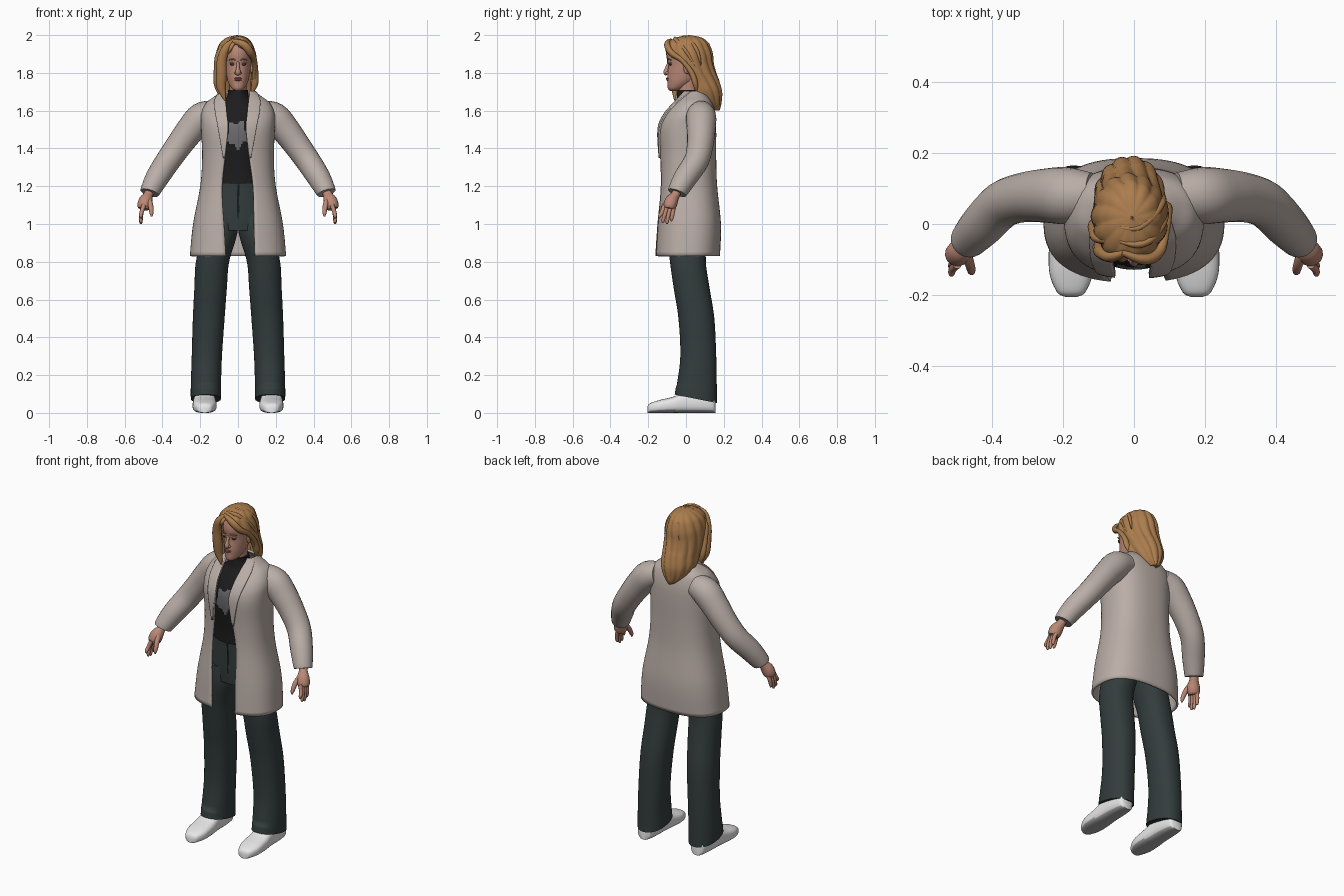
import bpy, bmesh, math
from mathutils import Vector

cube = bpy.data.objects.get("Cube")
if cube:
    bpy.data.objects.remove(cube)


def material(name, *rgb):
    m = bpy.data.materials.new(name)
    m.use_nodes = True
    m.diffuse_color = (*rgb, 1)
    for node in m.node_tree.nodes:
        if node.type == 'BSDF_PRINCIPLED':
            node.inputs["Base Color"].default_value = (*rgb, 1)
    return m


COAT = material("warm grey cloth", .49, .42, .385)
TROUSER = material("dark slate cloth", .033, .045, .046)
SHIRT = material("black knit", .012, .012, .013)
PRINT = material("mid grey print", .15, .15, .16)
HAIR = material("golden brown hair", .41, .205, .075)
SKIN = material("skin", .50, .25, .18)
SHOE = material("white leather", .82, .82, .82)
SOLE = material("pale grey rubber", .4, .4, .4)
LIPS = material("rose lips", .34, .12, .11)
EYE = material("dark brown eyes", .06, .04, .035)


def smooth(stations, k=5):
    """Catmull-Rom interpolation between stations of any length."""
    out, last = [], len(stations) - 1
    for i in range(last):
        quad = [stations[max(0, min(last, i + d))] for d in (-1, 0, 1, 2)]
        for s in range(k):
            t = s / k
            out.append([b + .5 * t * (c - a + t * (2*a - 5*b + 4*c - d + t * (3*(b - c) + d - a)))
                        for a, b, c, d in zip(*quad)])
    return out + [list(stations[-1])]


def loft(name, rows, mats, closed=True, mirror=False, thick=0):
    bm = bmesh.new()
    grid = [[bm.verts.new(p) for p in row] for row in rows]
    n = len(rows[0])
    for low, high in zip(grid, grid[1:]):
        for i in range(n if closed else n - 1):
            j = (i + 1) % n
            bm.faces.new((low[i], low[j], high[j], high[i]))
    if closed:
        bm.faces.new(grid[0])
        bm.faces.new(grid[-1])
        bmesh.ops.recalc_face_normals(bm, faces=bm.faces[:])
    else:
        bmesh.ops.remove_doubles(bm, verts=bm.verts[:], dist=.0002)
    return finish(name, bm, mats, mirror, thick)


def finish(name, bm, mats, mirror=False, thick=0):
    me = bpy.data.meshes.new(name)
    bm.to_mesh(me)
    bm.free()
    for m in mats:
        me.materials.append(m)
    for f in me.polygons:
        f.use_smooth = True
    me.set_sharp_from_angle(angle=math.radians(50))
    ob = bpy.data.objects.new(name, me)
    bpy.context.collection.objects.link(ob)
    if thick:
        mod = ob.modifiers.new("thickness", 'SOLIDIFY')
        mod.thickness, mod.offset = thick, -1
    if mirror:
        ob.modifiers.new("mirror", 'MIRROR')
    return ob


def power_of(v, p):
    return math.copysign(abs(v) ** p, v)


def shell(name, stations, mats, closed=True, p=1, groove=0, n=40, k=5, **kw):
    """Stack of level rings: z, centre x, half width, front y, back y, gap angles."""
    rows = []
    for z, cx, hx, yf, yb, a, b in smooth(stations, k):
        a, b = max(0, a), max(0, b)
        row = []
        for i in range(n if closed else n + 1):
            t = math.radians(a + (360 - a - b) * i / n)
            g = 1 + groove * (abs(math.cos(6.5 * t + 9 * z)) - 1)
            row.append((cx + hx * g * power_of(math.sin(t), p),
                        (yf + yb) / 2 - (yb - yf) / 2 * g * power_of(math.cos(t), p), z))
        rows.append(row)
    return loft(name, rows, mats, closed, **kw)


def ringed(rows):
    return [(*r, 0, 0) for r in rows]


def tube(name, pts, mat, flat=1, n=14, **kw):
    """Round or flattened tube through points x, y, z, radius."""
    path = smooth(pts, 4)
    rows = []
    for i, (x, y, z, r) in enumerate(path):
        tan = Vector(path[min(i + 1, len(path) - 1)][:3]) - Vector(path[max(i - 1, 0)][:3])
        u = tan.cross(Vector((0, 1, 0))).normalized()
        w = tan.cross(u).normalized()
        rows.append([Vector((x, y, z)) + u * r * math.cos(q) + w * r * flat * math.sin(q)
                     for q in (math.tau * j / n for j in range(n))])
    return loft(name, rows, [mat], **kw)


def blob(name, centre, size, mat, mirror=False):
    bm = bmesh.new()
    bmesh.ops.create_uvsphere(bm, u_segments=16, v_segments=10, radius=1)
    for v in bm.verts:
        v.co = Vector(centre) + v.co * Vector(size)
    return finish(name, bm, [mat], mirror)


# Coat body, open at the front
P = .8
coat_rows = []
for z, hx, yf, yb, left, right in (
        (.83, .255, -.165, .18, .065, .09), (1, .238, -.155, .185, .075, .085),
        (1.2, .2, -.14, .165, .085, .08), (1.35, .19, -.14, .16, .07, .06),
        (1.5, .195, -.145, .16, .055, .045), (1.58, .195, -.115, .155, .06, .05),
        (1.64, .17, -.065, .14, .065, .055), (1.675, .125, -.035, .12, .068, .058),
        (1.705, .085, -.015, .095, .068, .06)):
    gap = [math.degrees(math.asin((x / hx) ** (1 / P))) for x in (right, left)]
    coat_rows.append((z, 0, hx, yf, yb, *gap))
shell("coat_body", coat_rows, [COAT], closed=False, p=P, n=64, thick=.012)

# Lapels lying on the coat edges
for side in ("left", "right"):
    rows = []
    for (z, cx, hx, yf, yb, a, b), wide in zip(coat_rows[3:], (1, 13, 17, 22, 30, 40)):
        gap = (a - 1, 359 - a - wide) if side == "left" else (359 - b - wide, b - 1)
        rows.append((z, cx, hx + .008, yf - .008, yb + .008, *gap))
    shell(side + "_lapel", rows, [COAT], closed=False, p=P, n=10, thick=.012)

# Coat sleeves
tube("coat_sleeves", [(.12, .08, 1.59, .065), (.19, .08, 1.565, .08), (.25, .08, 1.5, .076),
                      (.31, .075, 1.42, .07), (.37, .055, 1.335, .066), (.425, 0, 1.25, .062),
                      (.46, -.038, 1.185, .054), (.468, -.047, 1.165, .05)],
     COAT, n=24, mirror=True)

# High-necked shirt with an irregular patch on the chest
shirt = shell("shirt", ringed([(1.215, 0, .15, -.108, .12), (1.3, 0, .147, -.11, .12),
                               (1.45, 0, .155, -.128, .13), (1.53, 0, .155, -.122, .13),
                               (1.6, 0, .13, -.085, .11), (1.645, 0, .08, -.056, .09),
                               (1.68, 0, .056, -.048, .075), (1.71, 0, .052, -.045, .07)]),
              [SHIRT, PRINT], n=120, k=10)
for f in shirt.data.polygons:
    dx, dz = f.center.x + .004, (f.center.z - 1.475) * .8
    q = math.atan2(dz, dx)
    if f.center.y < 0 and math.hypot(dx, dz) < .053 + .009 * math.cos(5 * q + 1):
        f.material_index = 1

# Trousers
shell("trouser_hips", ringed([(.965, 0, .165, -.095, .115), (1.05, 0, .178, -.1, .13),
                              (1.15, 0, .165, -.1, .125), (1.235, 0, .15, -.1, .118)]), [TROUSER])
legs = shell("trouser_legs", ringed([(.075, .17, .08, -.06, .165), (.14, .17, .08, -.05, .163),
                                     (.3, .165, .08, -.03, .16), (.5, .155, .084, -.04, .15),
                                     (.66, .145, .086, -.065, .125), (.8, .135, .088, -.085, .105),
                                     (.95, .096, .092, -.1, .11), (1.05, .09, .085, -.095, .11)]),
             [TROUSER], p=.9, mirror=True)
for v in legs.data.vertices:
    if v.co.z < .12:
        v.co.z -= (v.co.y - .05) * .2
tube("trouser_fly", [(0, -.101, 1.21, .004), (.002, -.101, 1.12, .004), (0, -.098, 1.03, .003)],
     TROUSER, n=8)

# Shoes
rows = []
for y, w, h in smooth([(-.205, .018, .03), (-.192, .04, .05), (-.14, .061, .068), (-.07, .063, .085),
                       (0, .058, .11), (.08, .055, .11), (.14, .045, .1), (.155, .03, .08)]):
    ring = [math.tau * j / 28 for j in range(28)]
    rows.append([(.177 + w * power_of(math.cos(q), .7), y, h / 2 * (1 + power_of(math.sin(q), .7)))
                 for q in ring])
shoes = loft("shoes", rows, [SHOE, SOLE], mirror=True)
for f in shoes.data.polygons:
    if f.normal.z < -.6:
        f.material_index = 1

# Hands
tube("palms", [(.462, -.04, 1.19, .024), (.475, -.055, 1.155, .025), (.488, -.075, 1.125, .036),
               (.498, -.086, 1.095, .036), (.502, -.09, 1.08, .028)],
     SKIN, flat=.95, mirror=True)
for finger, base, tip, low in (("index", -.115, -.14, 1.03), ("middle", -.098, -.122, 1.005),
                               ("ring", -.08, -.1, 1.0), ("little", -.064, -.076, 1.015)):
    tube(finger + "_fingers", [(.498, base, 1.1, .012), (.511, (base + tip) / 2, 1.06, .011),
                               (.514, tip, low + .012, .009), (.512, tip, low, .003)],
         SKIN, n=10, mirror=True)
tube("thumbs", [(.475, -.075, 1.14, .014), (.463, -.112, 1.1, .014), (.458, -.133, 1.06, .011),
                (.458, -.138, 1.04, .004)], SKIN, n=10, mirror=True)

# Neck, head and face
shell("neck", ringed([(1.66, 0, .045, -.04, .065), (1.72, 0, .044, -.042, .06),
                      (1.78, 0, .046, -.04, .065)]), [SKIN])
shell("head", ringed([(1.705, 0, .015, -.085, -.045), (1.718, 0, .034, -.096, -.01),
                      (1.75, 0, .052, -.098, .04), (1.785, 0, .061, -.099, .075),
                      (1.84, 0, .069, -.094, .1), (1.9, 0, .071, -.102, .11),
                      (1.95, 0, .058, -.085, .1), (1.98, 0, .025, -.03, .05)]), [SKIN])
tube("nose", [(0, -.09, 1.858, .007), (0, -.1, 1.83, .009), (0, -.106, 1.803, .014),
              (0, -.1, 1.79, .008)], SKIN)
blob("nostrils", (.01, -.099, 1.799), (.009, .01, .008), SKIN, True)
blob("upper_lip", (0, -.097, 1.771), (.022, .009, .005), LIPS)
blob("lower_lip", (0, -.096, 1.763), (.019, .009, .006), LIPS)
blob("eyes", (.029, -.083, 1.845), (.014, .008, .006), EYE, True)
blob("upper_eyelids", (.029, -.082, 1.852), (.016, .01, .005), SKIN, True)
tube("eyebrows", [(.014, -.096, 1.868, .003), (.03, -.093, 1.873, .004), (.048, -.079, 1.868, .002)],
     HAIR, n=8, mirror=True)
blob("ears", (.071, .005, 1.825), (.009, .018, .03), SKIN, True)

# Hair mass, open around the face
shell("hair", [(1.6, -.01, .02, .1, .178, 85, 80), (1.64, -.012, .07, .02, .188, 85, 80),
               (1.7, -.012, .1, -.04, .193, 82, 75), (1.76, -.012, .104, -.08, .178, 82, 60),
               (1.8, -.012, .108, -.1, .162, 82, 48), (1.85, -.012, .11, -.11, .148, 74, 40),
               (1.9, -.012, .106, -.115, .143, 52, 28), (1.94, -.012, .094, -.11, .13, 14, 8),
               (1.965, -.01, .08, -.093, .115, 0, 0), (1.988, -.008, .05, -.05, .08, 0, 0),
               (2, -.005, .002, .015, .02, 0, 0)],
      [HAIR], closed=False, groove=.07, n=104, thick=.018)

# Loose locks sweeping down from the parting
LOCKS = {
    "left_fringe": [(-.035, -.08, 1.972, .01), (.03, -.1, 1.95, .02), (.068, -.078, 1.905, .02),
                    (.085, -.02, 1.865, .016), (.09, .03, 1.8, .018), (.088, .05, 1.74, .018),
                    (.07, .06, 1.69, .004)],
    "right_fringe": [(-.025, -.08, 1.972, .01), (-.062, -.092, 1.935, .02), (-.085, -.08, 1.87, .026),
                     (-.088, -.07, 1.79, .028), (-.088, -.06, 1.72, .024), (-.068, -.06, 1.655, .004)],
    "right_side_lock": [(-.06, -.05, 1.96, .008), (-.1, -.04, 1.9, .018), (-.108, -.02, 1.82, .02),
                        (-.108, 0, 1.74, .02), (-.095, 0, 1.675, .004)],
    "crown_lock_front": [(-.04, -.05, 1.98, .005), (.01, -.058, 1.979, .013), (.05, -.04, 1.958, .014),
                         (.084, .01, 1.9, .012), (.092, .05, 1.83, .004)],
    "crown_lock_back": [(-.04, -.01, 1.988, .005), (.01, -.012, 1.986, .012), (.05, .02, 1.967, .014),
                        (.078, .06, 1.915, .012), (.085, .08, 1.84, .004)],
}
for lock, pts in LOCKS.items():
    tube(lock, pts, HAIR, flat=.8, n=12)
